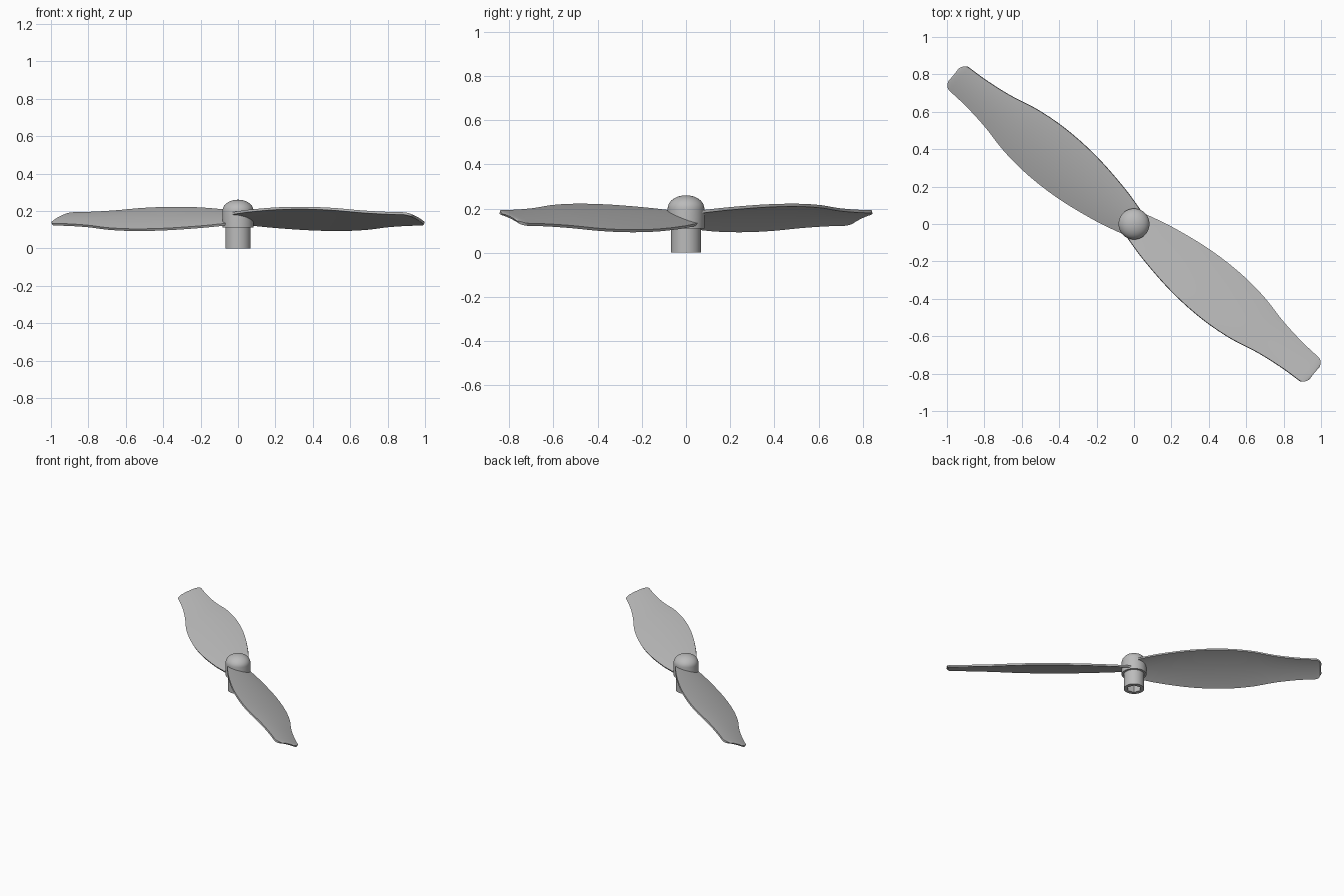
import bpy, bmesh, math
from mathutils import Matrix

if "Cube" in bpy.data.objects:
    bpy.data.objects.remove(bpy.data.objects["Cube"], do_unlink=True)

# One plain grey for the whole propeller
GREY = (0.5, 0.5, 0.5, 1.0)
grey = bpy.data.materials.new("plain grey")
grey.use_nodes = True
grey.diffuse_color = GREY
grey.node_tree.nodes["Principled BSDF"].inputs["Base Color"].default_value = GREY


def make_object(name, bm):
    bmesh.ops.recalc_face_normals(bm, faces=bm.faces)
    mesh = bpy.data.meshes.new(name)
    bm.to_mesh(mesh)
    bm.free()
    mesh.materials.append(grey)
    obj = bpy.data.objects.new(name, mesh)
    bpy.context.collection.objects.link(obj)
    return obj


def activate(obj):
    bpy.ops.object.select_all(action='DESELECT')
    obj.select_set(True)
    bpy.context.view_layer.objects.active = obj


def finish(obj, modifier):
    activate(obj)
    bpy.ops.object.modifier_apply(modifier=modifier.name)
    bpy.ops.object.shade_smooth_by_angle(angle=math.radians(35))


def spline(points, x):
    """Smooth curve through (x, y) points."""
    i = max(k for k in range(len(points) - 1) if points[k][0] <= x or k == 0)
    (x0, y0), (x1, y1) = points[i], points[i + 1]

    def slope(k):
        a, b = points[max(k - 1, 0)], points[min(k + 1, len(points) - 1)]
        return (b[1] - a[1]) / (b[0] - a[0])
    h = x1 - x0
    t = (x - x0) / h
    return ((2*t**3 - 3*t**2 + 1) * y0 + (t**3 - 2*t**2 + t) * h * slope(i)
            + (3*t**2 - 2*t**3) * y1 + (t**3 - t**2) * h * slope(i + 1))


# Hub: stepped shaft with a domed cap, turned around z
RADIUS, SHAFT, STEP, DOME, TOP = 0.083, 0.068, 0.11, 0.2, 0.26
profile = [(0, 0), (SHAFT, 0), (SHAFT, STEP), (RADIUS, STEP), (RADIUS, DOME)]
for k in range(1, 11):
    a = math.pi / 2 * k / 10
    profile.append((RADIUS * math.cos(a) if k < 10 else 0, DOME + (TOP - DOME) * math.sin(a)))
bm = bmesh.new()
verts = [bm.verts.new((r, 0, z)) for r, z in profile]
edges = [bm.edges.new(pair) for pair in zip(verts, verts[1:])]
bmesh.ops.spin(bm, geom=verts + edges, cent=(0, 0, 0), axis=(0, 0, 1),
               angle=math.tau, steps=48, use_duplicate=False)
bmesh.ops.remove_doubles(bm, verts=bm.verts, dist=0.0005)
hub = make_object("hub", bm)

# Six-sided socket cut into the underside of the shaft
bm = bmesh.new()
bmesh.ops.create_cone(bm, cap_ends=True, segments=6, radius1=0.046, radius2=0.046,
                      depth=0.2, matrix=Matrix.Rotation(math.radians(20), 4, 'Z'))
cutter = make_object("socket_cutter", bm)
cutter.hide_render = True
cut = hub.modifiers.new("socket", 'BOOLEAN')
cut.operation = 'DIFFERENCE'
cut.solver = 'EXACT'
cut.object = cutter
finish(hub, cut)
bpy.data.objects.remove(cutter, do_unlink=True)

# Blades: pitched, lightly cambered sheets with rounded tip corners
LENGTH, CORNER, PITCH, CAMBER, MID_Z = 1.247, 0.035, 0.37, 0.012, 0.157
HALF_WIDTH = [(0, 0.074), (0.16, 0.114), (0.39, 0.15), (0.6, 0.158), (0.78, 0.142),
              (0.95, 0.106), (1.1, 0.086), (LENGTH, 0.078)]
ROWS, COLS, TIP_ROWS = 48, 16, 8


def make_blade(name, angle):
    start = LENGTH - CORNER
    stations = [start * k / ROWS for k in range(ROWS)]
    stations += [start + CORNER * math.sin(math.pi / 2 * k / TIP_ROWS)
                 for k in range(TIP_ROWS + 1)]
    bm = bmesh.new()
    rows = []
    for u in stations:
        half = spline(HALF_WIDTH, u)
        over = max(0, u - start)
        half -= CORNER - math.sqrt(max(0, CORNER**2 - over**2))
        row = []
        for c in range(COLS + 1):
            s = 2 * c / COLS - 1
            bulge = CAMBER * (half / 0.158) * (1 - s * s)
            row.append(bm.verts.new((u, s * half, MID_Z - PITCH * s * half + bulge)))
        rows.append(row)
    for a, b in zip(rows, rows[1:]):
        for c in range(COLS):
            bm.faces.new((a[c], b[c], b[c + 1], a[c + 1]))
    bm.transform(Matrix.Rotation(angle, 4, 'Z'))
    blade = make_object(name, bm)
    thick = blade.modifiers.new("thickness", 'SOLIDIFY')
    thick.thickness = 0.013
    thick.offset = 0
    finish(blade, thick)


SWEEP = math.radians(-39.7)
make_blade("left_blade", SWEEP)
make_blade("right_blade", SWEEP + math.pi)
